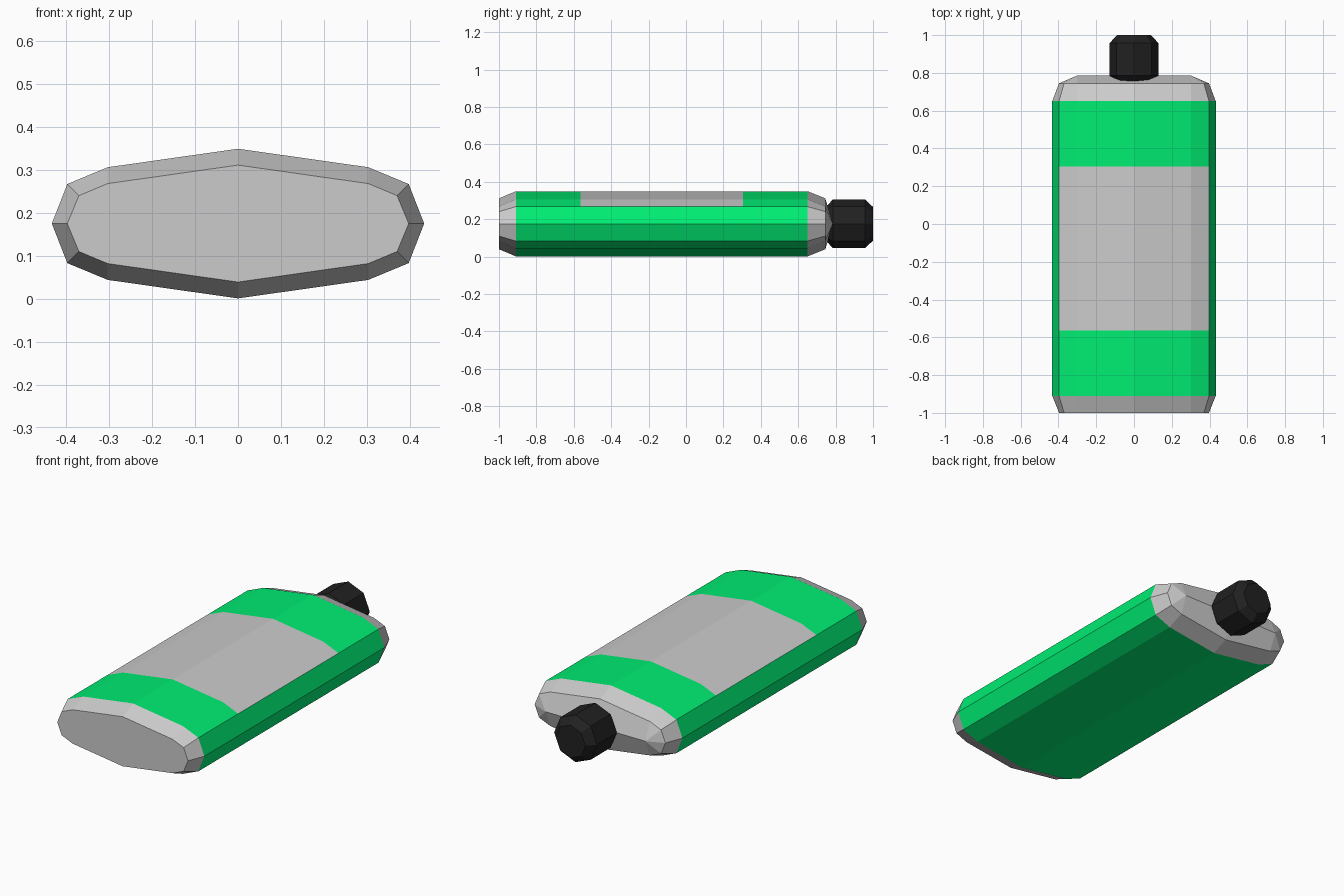
import bpy, bmesh, math

if "Cube" in bpy.data.objects:
    bpy.data.objects.remove(bpy.data.objects["Cube"])

CZ = 0.175  # height of the bottle's long axis


def material(name, colour):
    m = bpy.data.materials.new(name)
    m.diffuse_color = colour
    m.use_nodes = True
    m.node_tree.nodes["Principled BSDF"].inputs["Base Color"].default_value = m.diffuse_color
    return m


def finish(bm, name, mats):
    bmesh.ops.recalc_face_normals(bm, faces=bm.faces)
    mesh = bpy.data.meshes.new(name)
    bm.to_mesh(mesh)
    bm.free()
    for m in mats:
        mesh.materials.append(m)
    obj = bpy.data.objects.new(name, mesh)
    bpy.context.collection.objects.link(obj)
    return obj


def loft(bm, sections):
    """Bridge (y, [(x, z)...]) sections; returns the vertex rings and side faces."""
    rings = [[bm.verts.new((x, y, CZ + z)) for x, z in pts] for y, pts in sections]
    faces = []
    for a, b in zip(rings, rings[1:]):
        n = len(a)
        faces.append([bm.faces.new((a[i], a[(i + 1) % n], b[(i + 1) % n], b[i]))
                      for i in range(n)])
    return rings, faces


def mirrored(quarter):
    """Full 12-point outline from the top-centre to right-middle quarter."""
    right = quarter + [(x, -z) for x, z in quarter[-2::-1]]
    return right + [(-x, z) for x, z in right[-2:0:-1]]


grey = material("plain_grey", (0.8, 0.8, 0.8, 1))
green = material("green", (0.0, 0.85, 0.17, 1))
black = material("black", (0.015, 0.015, 0.015, 1))

# Bottle body: faceted oval, chamfered ends, green band with a grey label on top
full = mirrored([(0, 0.174), (0.303, 0.131), (0.397, 0.092), (0.433, 0)])
small = mirrored([(0, 0.136), (0.303, 0.093), (0.37, 0.065), (0.397, 0)])
bm = bmesh.new()
rings, bands = loft(bm, [(-1, small), (-0.91, full), (-0.565, full),
                         (0.305, full), (0.65, full), (0.745, small)])
for b in (1, 2, 3):
    for i, f in enumerate(bands[b]):
        label = b == 2 and i in (0, 1, 10, 11)
        f.material_index = 0 if label else 1
bm.faces.new(rings[0])

# Shoulder: low hipped end rising to a short ridge
r = rings[-1]
left, mid, right = [bm.verts.new((x, 0.785, CZ)) for x in (-0.303, 0, 0.303)]
for i in range(1, 5):
    bm.faces.new((r[i], r[i + 1], right))
    bm.faces.new((r[i + 6], r[(i + 7) % 12], left))
for a, b, c, d in ((r[0], r[1], right, mid), (r[5], r[6], mid, right),
                   (r[6], r[7], left, mid), (r[11], r[0], mid, left)):
    bm.faces.new((a, b, c, d))
finish(bm, "bottle_body", [grey, green])

# Cap: octagonal, chamfered at both ends
def octagon(radius):
    return [(radius * math.cos(k * math.pi / 4), radius * math.sin(k * math.pi / 4))
            for k in range(8)]


bm = bmesh.new()
rings, _ = loft(bm, [(0.75, octagon(0.092)), (0.785, octagon(0.13)),
                     (0.957, octagon(0.13)), (1.0, octagon(0.09))])
bm.faces.new(rings[0])
bm.faces.new(rings[-1])
finish(bm, "cap", [black])
